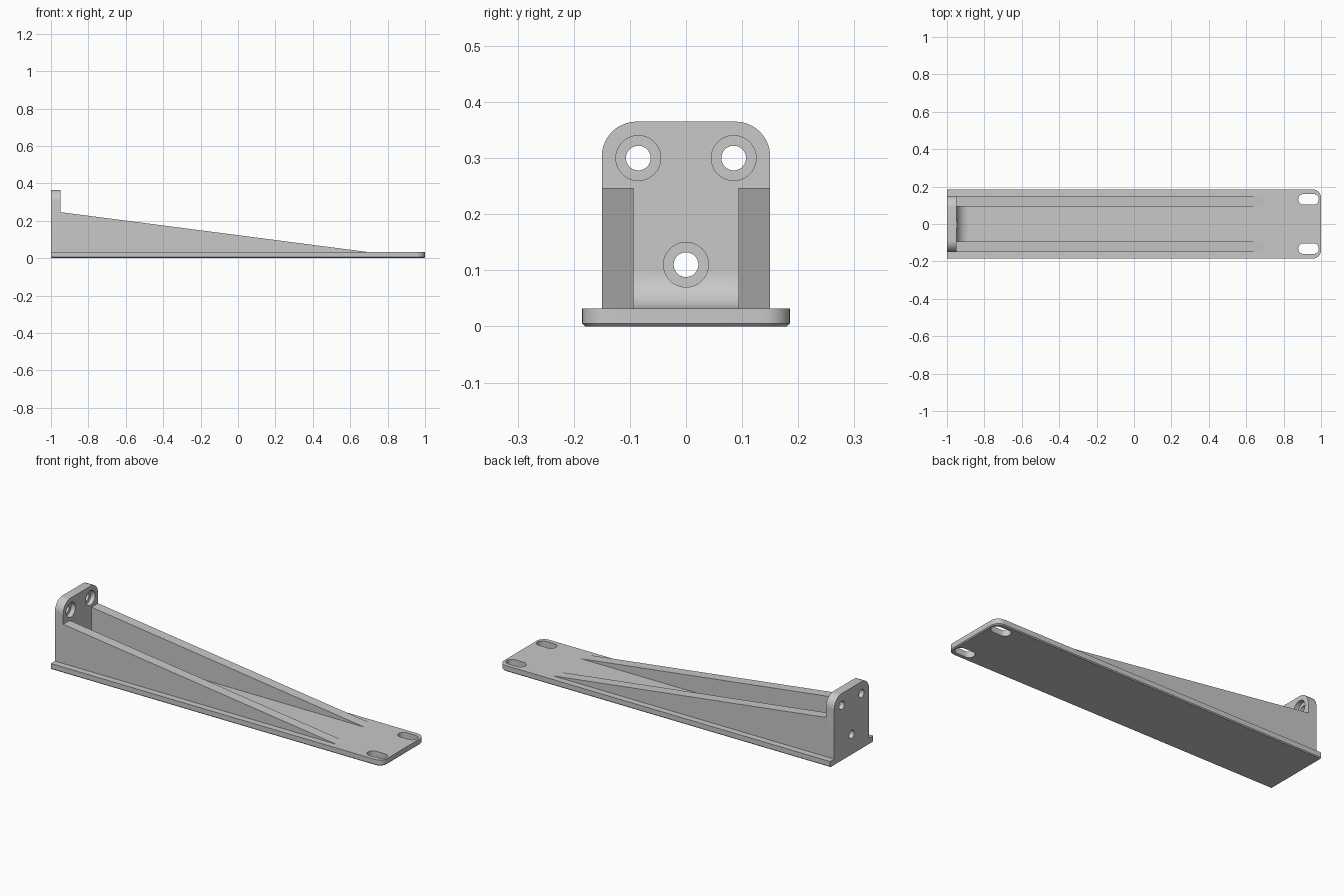
import bpy, bmesh
from math import sin, cos, radians, pi

if "Cube" in bpy.data.objects:
    bpy.data.objects.remove(bpy.data.objects["Cube"])

grey = bpy.data.materials.new("plain_grey")
grey.use_nodes = True
color = (0.58, 0.58, 0.58, 1)
grey.diffuse_color = color
grey.node_tree.nodes["Principled BSDF"].inputs["Base Color"].default_value = color

# Shared dimensions
BASE_TOP = 0.032
PLATE_FACE = -0.95
RIB_IN, RIB_OUT = 0.094, 0.15

PLACE = {"x": lambda u, v, w: (w, u, v),
         "y": lambda u, v, w: (u, w, v),
         "z": lambda u, v, w: (u, v, w)}


def arc(cu, cv, r, start, end, steps=12):
    angles = [radians(start + (end - start) * i / steps) for i in range(steps + 1)]
    return [(cu + r * cos(a), cv + r * sin(a)) for a in angles]


def circle(cu, cv, r):
    return arc(cu, cv, r, 0, 360, 48)[:-1]


def prism(name, outline, axis, low, high, chamfer=0):
    """Extrude a closed outline along an axis, optionally chamfering its low rim."""
    bm = bmesh.new()
    rims = [[bm.verts.new(PLACE[axis](u, v, w)) for u, v in outline] for w in (low, high)]
    bottom = bm.faces.new(rims[0])
    bm.faces.new(rims[1])
    n = len(outline)
    for i in range(n):
        j = (i + 1) % n
        bm.faces.new((rims[0][i], rims[0][j], rims[1][j], rims[1][i]))
    bmesh.ops.recalc_face_normals(bm, faces=bm.faces)
    if chamfer:
        edges = [e for e in bottom.edges if max(v.co.x for v in e.verts) > -0.99]
        bmesh.ops.bevel(bm, geom=edges, offset=chamfer, segments=1, affect="EDGES")
    mesh = bpy.data.meshes.new(name)
    bm.to_mesh(mesh)
    bm.free()
    mesh.materials.append(grey)
    obj = bpy.data.objects.new(name, mesh)
    bpy.context.collection.objects.link(obj)
    return obj


def activate(obj):
    bpy.ops.object.select_all(action="DESELECT")
    obj.select_set(True)
    bpy.context.view_layer.objects.active = obj


def cut(obj, cutters):
    activate(obj)
    for cutter in cutters:
        mod = obj.modifiers.new("cut", "BOOLEAN")
        mod.operation, mod.solver, mod.object = "DIFFERENCE", "EXACT", cutter
        bpy.ops.object.modifier_apply(modifier=mod.name)


# Base plate with rounded free end
W, R = 0.185, 0.045
base = prism("base_plate",
             [(-1, W), (-1, -W)] + arc(1 - R, R - W, R, -90, 0) + arc(1 - R, W - R, R, 0, 90),
             "z", 0, BASE_TOP, chamfer=0.005)

# Upright mounting plate with rounded top corners
H, R = 0.365, 0.062
back = prism("mounting_plate",
             [(-RIB_OUT, BASE_TOP), (RIB_OUT, BASE_TOP)]
             + arc(RIB_OUT - R, H - R, R, 0, 90) + arc(R - RIB_OUT, H - R, R, 90, 180),
             "x", -1, PLATE_FACE)

# Tapered side ribs
rib_side = [(PLATE_FACE, BASE_TOP), (0.7, BASE_TOP), (PLATE_FACE, 0.246)]
ribs = [prism("left_rib" if s < 0 else "right_rib", rib_side, "y",
              *sorted((s * RIB_IN, s * RIB_OUT))) for s in (-1, 1)]
ribs[0].name, ribs[1].name = "front_rib", "back_rib"

# Concave fillet between the ribs
F = 0.068
fillet = prism("inner_fillet",
               [(PLATE_FACE, BASE_TOP)] + arc(PLATE_FACE + F, BASE_TOP + F, F, 270, 180),
               "y", -RIB_IN, RIB_IN)

# Counterbored screw holes
drills = []
for y, z in ((-0.085, 0.3), (0.085, 0.3), (0, 0.11)):
    drills.append(prism("bore_cutter", circle(y, z, 0.04), "x", PLATE_FACE - 0.025, -0.8))
    drills.append(prism("hole_cutter", circle(y, z, 0.022), "x", -1.1, -0.8))
cut(back, drills)
cut(fillet, drills[-2:])

# Slotted holes at the free end
slots = []
for y in (-0.132, 0.132):
    r = 0.029
    outline = arc(0.988 - r, y, r, -90, 90) + arc(0.878 + r, y, r, 90, 270)
    slots.append(prism("slot_cutter", outline, "z", -0.1, 0.1))
cut(base, slots)

for cutter in drills + slots:
    bpy.data.objects.remove(cutter)

for part in [base, back, fillet] + ribs:
    activate(part)
    bpy.ops.object.shade_smooth_by_angle(angle=pi / 6)
